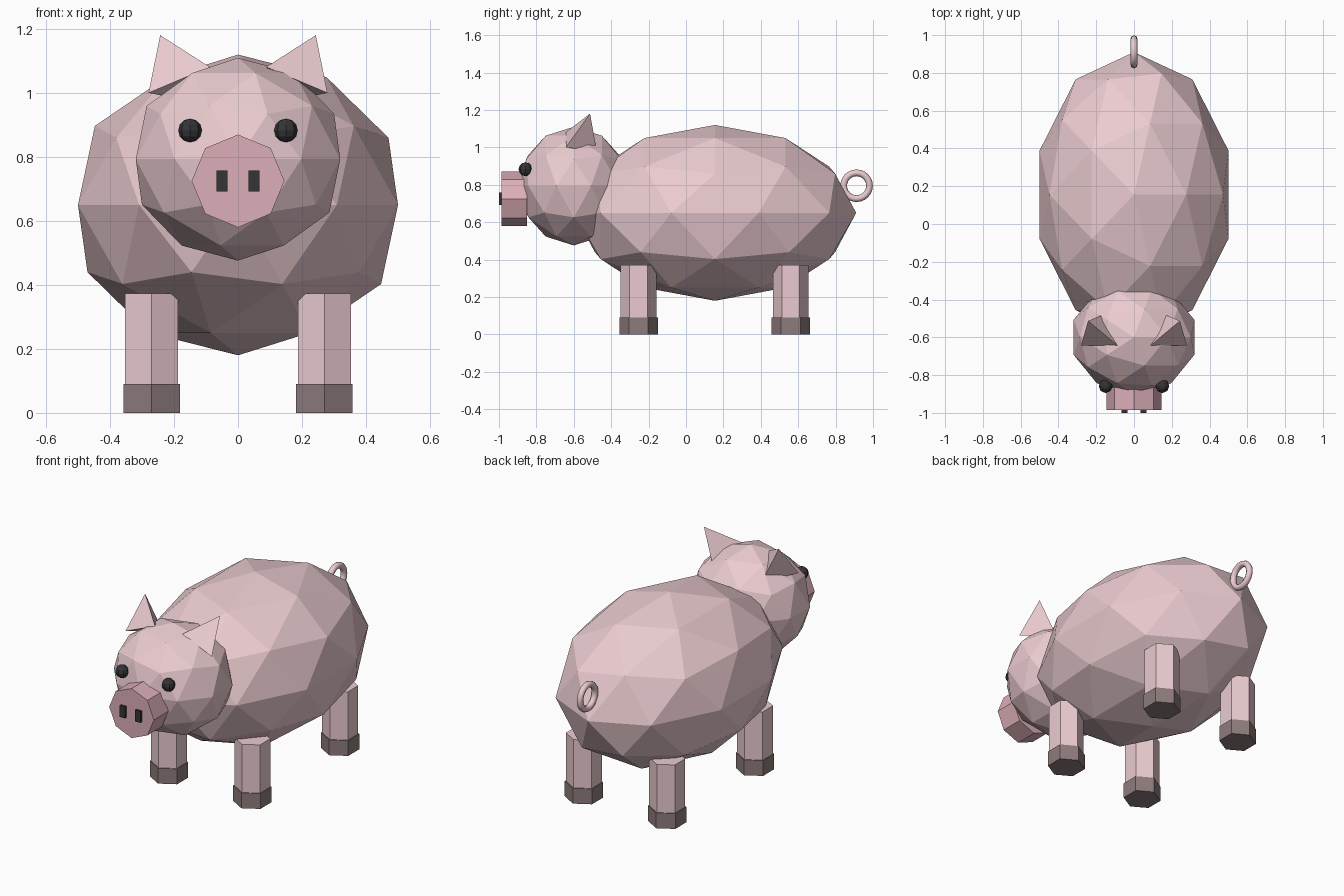
import bpy
from math import pi

if "Cube" in bpy.data.objects:
    bpy.data.objects.remove(bpy.data.objects["Cube"])


def material(name, rgb):
    m = bpy.data.materials.new(name)
    m.diffuse_color = (*rgb, 1)
    m.use_nodes = True
    m.node_tree.nodes["Principled BSDF"].inputs["Base Color"].default_value = m.diffuse_color
    return m


PINK = material("pink", (0.83, 0.60, 0.63))
ROSE = material("rose", (0.72, 0.43, 0.48))
HOOF = material("hoof_brown", (0.27, 0.20, 0.20))
DARK = material("dark", (0.035, 0.035, 0.04))


def finish(name, mat, scale=(1, 1, 1)):
    ob = bpy.context.object
    ob.name = name
    ob.scale = scale
    ob.data.materials.append(mat)
    return ob


def ball(name, loc, scale):
    bpy.ops.mesh.primitive_ico_sphere_add(subdivisions=2, radius=1, location=loc)
    finish(name, PINK, scale)


def prism(name, mat, sides, radius, loc, depth, rot=(0, 0, 0)):
    bpy.ops.mesh.primitive_cylinder_add(vertices=sides, radius=radius, depth=depth,
                                        location=loc, rotation=rot)
    finish(name, mat)


# Faceted body and head
ball("body", (0, 0.155, 0.65), (0.526, 0.755, 0.47))
ball("head", (0, -0.60, 0.793), (0.336, 0.30, 0.317))

# Octagonal snout
prism("snout", ROSE, 8, 0.145, (0, -0.918, 0.725), 0.135, (pi / 2, 0, 0))

for side, s in (("left", 1), ("right", -1)):
    # Nostrils
    bpy.ops.mesh.primitive_cube_add(size=1, location=(s * 0.05, -0.985, 0.725))
    finish(side + "_nostril", DARK, (0.033, 0.03, 0.067))

    # Eyes
    bpy.ops.mesh.primitive_uv_sphere_add(segments=8, ring_count=6, radius=0.037,
                                         location=(s * 0.15, -0.858, 0.883))
    finish(side + "_eye", DARK)

    # Three-sided ears, leaning back and outward
    bpy.ops.mesh.primitive_cone_add(vertices=3, radius1=0.12, radius2=0, depth=0.19,
                                    location=(s * 0.209, -0.55, 1.10),
                                    rotation=(-0.4, s * 0.4, 0))
    finish(side + "_ear", PINK)

    # Hexagonal legs with hooves
    for end, y in (("front", -0.253), ("back", 0.56)):
        prism(f"{end}_{side}_leg", PINK, 6, 0.096, (s * 0.27, y, 0.21), 0.325)
        prism(f"{end}_{side}_hoof", HOOF, 6, 0.102, (s * 0.27, y, 0.045), 0.09)

# Ring tail
bpy.ops.mesh.primitive_torus_add(major_segments=24, minor_segments=8,
                                 major_radius=0.069, minor_radius=0.018,
                                 location=(0, 0.912, 0.795), rotation=(0, pi / 2, 0))
finish("tail", PINK)
bpy.ops.object.shade_smooth()
